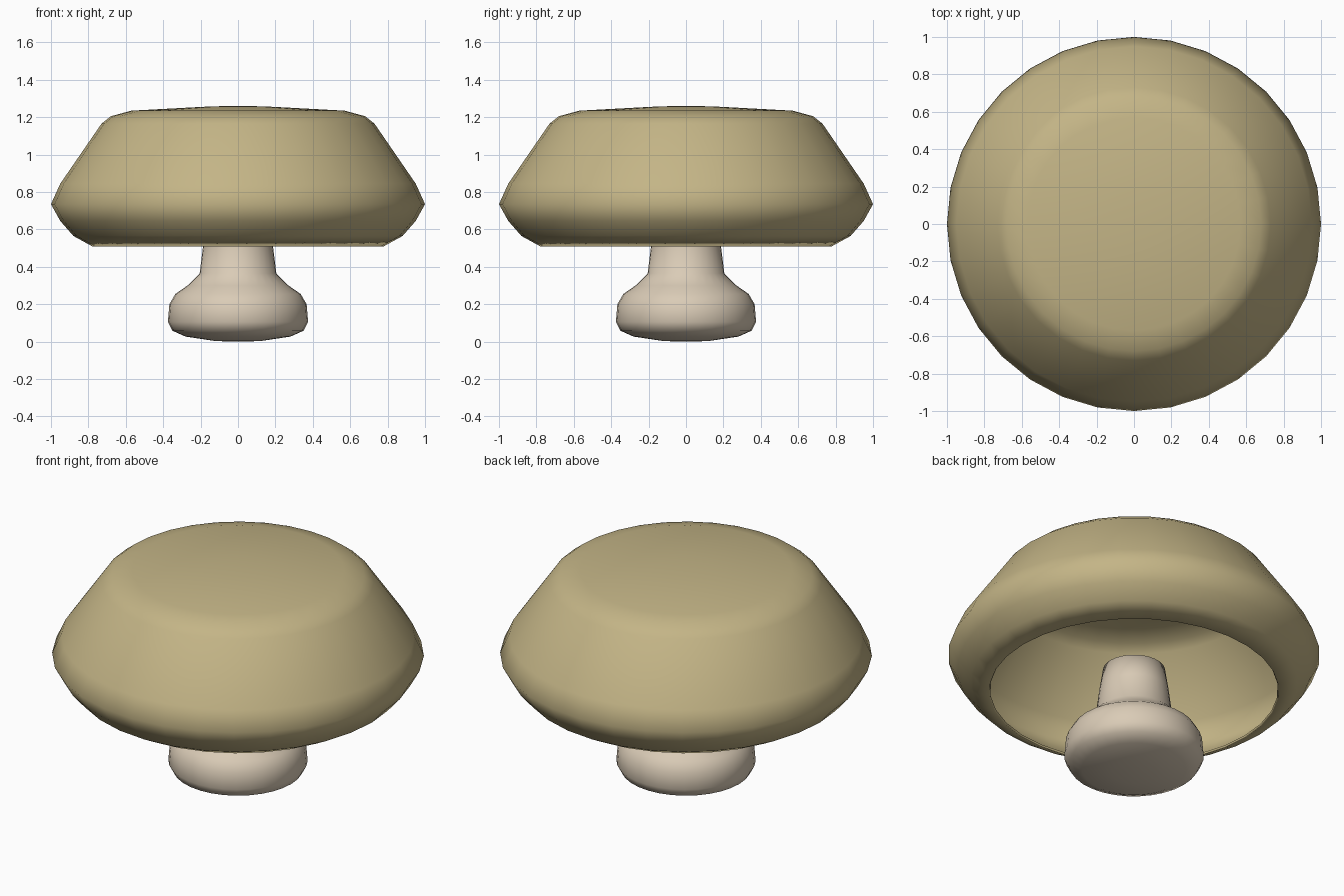
import bpy, bmesh
from math import tau

if "Cube" in bpy.data.objects:
    bpy.data.objects.remove(bpy.data.objects["Cube"])


def lathe(name, profile, color, segments=32, thickness=0):
    """Spin an (r, z) profile around z; points with r = 0 become poles."""
    bm = bmesh.new()
    verts = [bm.verts.new((r, 0, z)) for r, z in profile]
    edges = [bm.edges.new(pair) for pair in zip(verts, verts[1:])]
    bmesh.ops.spin(bm, geom=verts + edges, cent=(0, 0, 0), axis=(0, 0, 1),
                   angle=tau, steps=segments, use_duplicate=False)
    bmesh.ops.remove_doubles(bm, verts=bm.verts, dist=0.0005)
    bmesh.ops.recalc_face_normals(bm, faces=bm.faces)
    # make the topmost face point up
    top = max(bm.faces, key=lambda f: f.calc_center_median().z)
    if top.normal.z < 0:
        bmesh.ops.reverse_faces(bm, faces=bm.faces)
    for f in bm.faces:
        f.smooth = True
    mesh = bpy.data.meshes.new(name)
    bm.to_mesh(mesh)
    bm.free()
    obj = bpy.data.objects.new(name, mesh)
    bpy.context.collection.objects.link(obj)
    mat = bpy.data.materials.new(name + "_color")
    mat.diffuse_color = (*color, 1)
    mat.use_nodes = True
    mat.node_tree.nodes["Principled BSDF"].inputs["Base Color"].default_value = mat.diffuse_color
    mesh.materials.append(mat)
    if thickness:
        mod = obj.modifiers.new("Shell", 'SOLIDIFY')
        mod.thickness = thickness
        mod.offset = -1
    return obj


# Hollow mushroom cap, open underneath
lathe("cap", [(0.78, 0.51), (0.88, 0.565), (0.95, 0.645), (1.0, 0.735),
              (0.95, 0.845), (0.73, 1.165), (0.68, 1.205), (0.57, 1.235),
              (0.14, 1.258), (0, 1.26)],
      (0.55, 0.46, 0.24), thickness=0.012)

# Bulbous stem, ending inside the hollow cap
lathe("stem", [(0, 0.0), (0.12, 0.003), (0.28, 0.027), (0.35, 0.058),
               (0.375, 0.105), (0.367, 0.2), (0.335, 0.255), (0.27, 0.3),
               (0.205, 0.365), (0.187, 0.51), (0.167, 0.64), (0, 0.645)],
      (0.70, 0.60, 0.47))
